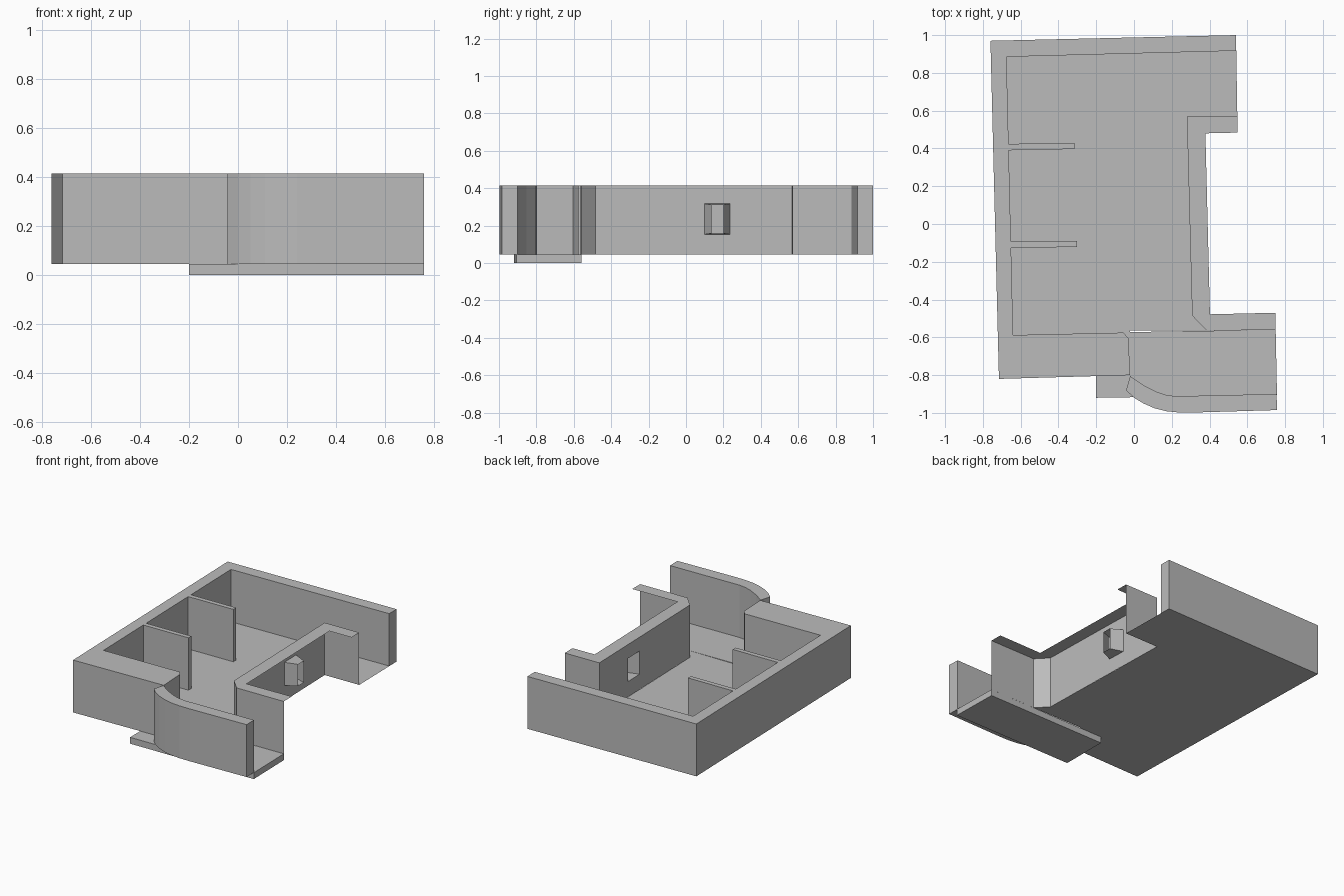
import bpy, bmesh

cube = bpy.data.objects.get("Cube")
if cube:
    bpy.data.objects.remove(cube, do_unlink=True)

BASE, TOP = 0.045, 0.415

grey = bpy.data.materials.new("plain grey")
grey.use_nodes = True
grey.diffuse_color = (0.5, 0.5, 0.5, 1)
bsdf = next(n for n in grey.node_tree.nodes if n.type == 'BSDF_PRINCIPLED')
bsdf.inputs["Base Color"].default_value = (0.5, 0.5, 0.5, 1)


def finish(name, bm):
    mesh = bpy.data.meshes.new(name)
    bm.to_mesh(mesh)
    bm.free()
    mesh.materials.append(grey)
    obj = bpy.data.objects.new(name, mesh)
    bpy.context.collection.objects.link(obj)
    return obj


def sheet(name, outline, z):
    """Flat horizontal face from a counter-clockwise outline."""
    bm = bmesh.new()
    bm.faces.new([bm.verts.new((x, y, z)) for x, y in outline])
    return finish(name, bm)


def prism(name, outline, z0, z1, bottom=True):
    """Upright prism from a counter-clockwise outline."""
    bm = bmesh.new()
    low = [bm.verts.new((x, y, z0)) for x, y in outline]
    high = [bm.verts.new((x, y, z1)) for x, y in outline]
    for i in range(len(low)):
        j = (i + 1) % len(low)
        bm.faces.new((low[i], low[j], high[j], high[i]))
    bm.faces.new(high)
    if bottom:
        bm.faces.new(low[::-1])
    return finish(name, bm)


# Outer wall: back, left and thick front run
prism("outer_wall", [
    (0.54, 1.0), (-0.76, 0.97), (-0.715, -0.82), (-0.02, -0.80),
    (-0.03, -0.605), (-0.055, -0.575), (-0.64, -0.588),
    (-0.675, 0.885), (0.54, 0.917)], BASE, TOP, bottom=False)

# Thin partitions
for name, x0, x1, y in (("rear_partition", -0.67, -0.315, 0.41),
                        ("front_partition", -0.66, -0.303, -0.108)):
    prism(name, [(x0, y - 0.02), (x1, y - 0.013), (x1, y + 0.019),
                 (x0, y + 0.014)], BASE, TOP, bottom=False)

# Curved passage wall
prism("curved_wall", [
    (-0.02, -0.805), (-0.042, -0.88), (0.0, -0.92), (0.05, -0.95),
    (0.11, -0.976), (0.17, -0.991), (0.24, -0.998), (0.32, -0.998),
    (0.757, -0.985), (0.755, -0.9), (0.22, -0.912), (0.17, -0.905),
    (0.12, -0.889), (0.05, -0.853)], BASE, TOP)

# Passage slab below the main floor
prism("passage_slab", [(-0.2, -0.92), (0.757, -0.905), (0.75, -0.56),
                       (-0.2, -0.575)], 0, BASE)

# Main floor
sheet("floor", [
    (-0.76, 0.97), (-0.715, -0.82), (-0.02, -0.80), (-0.02, -0.565),
    (0.385, -0.565), (0.308, -0.485), (0.28, 0.568), (0.547, 0.572),
    (0.54, 1.0)], BASE)

# Open-backed right wall: inner skin with a window opening
path = [(0.547, 0.572), (0.28, 0.568), (0.289, 0.235), (0.293, 0.1),
        (0.308, -0.485), (0.385, -0.565), (0.75, -0.56)]
levels = [BASE, 0.153, 0.317, TOP]
bm = bmesh.new()
rows = [[bm.verts.new((x, y, z)) for z in levels] for x, y in path]
for i in range(len(path) - 1):
    for k in range(len(levels) - 1):
        if (i, k) != (2, 1):
            bm.faces.new((rows[i][k], rows[i + 1][k],
                          rows[i + 1][k + 1], rows[i][k + 1]))

# Splayed window reveal reaching outward
hole = [rows[2][1], rows[3][1], rows[3][2], rows[2][2]]
outer = [bm.verts.new((0.375, y, z)) for y, z in
         ((0.2, 0.158), (0.135, 0.158), (0.135, 0.311), (0.2, 0.311))]
for i in range(4):
    j = (i + 1) % 4
    bm.faces.new((hole[i], hole[j], outer[j], outer[i]))
finish("window_wall", bm)

# Top ledge of the right wall
sheet("window_wall_ledge", [
    (0.547, 0.572), (0.28, 0.568), (0.308, -0.485), (0.385, -0.565),
    (0.75, -0.56), (0.75, -0.47), (0.402, -0.478), (0.378, 0.48),
    (0.549, 0.484)], TOP)
